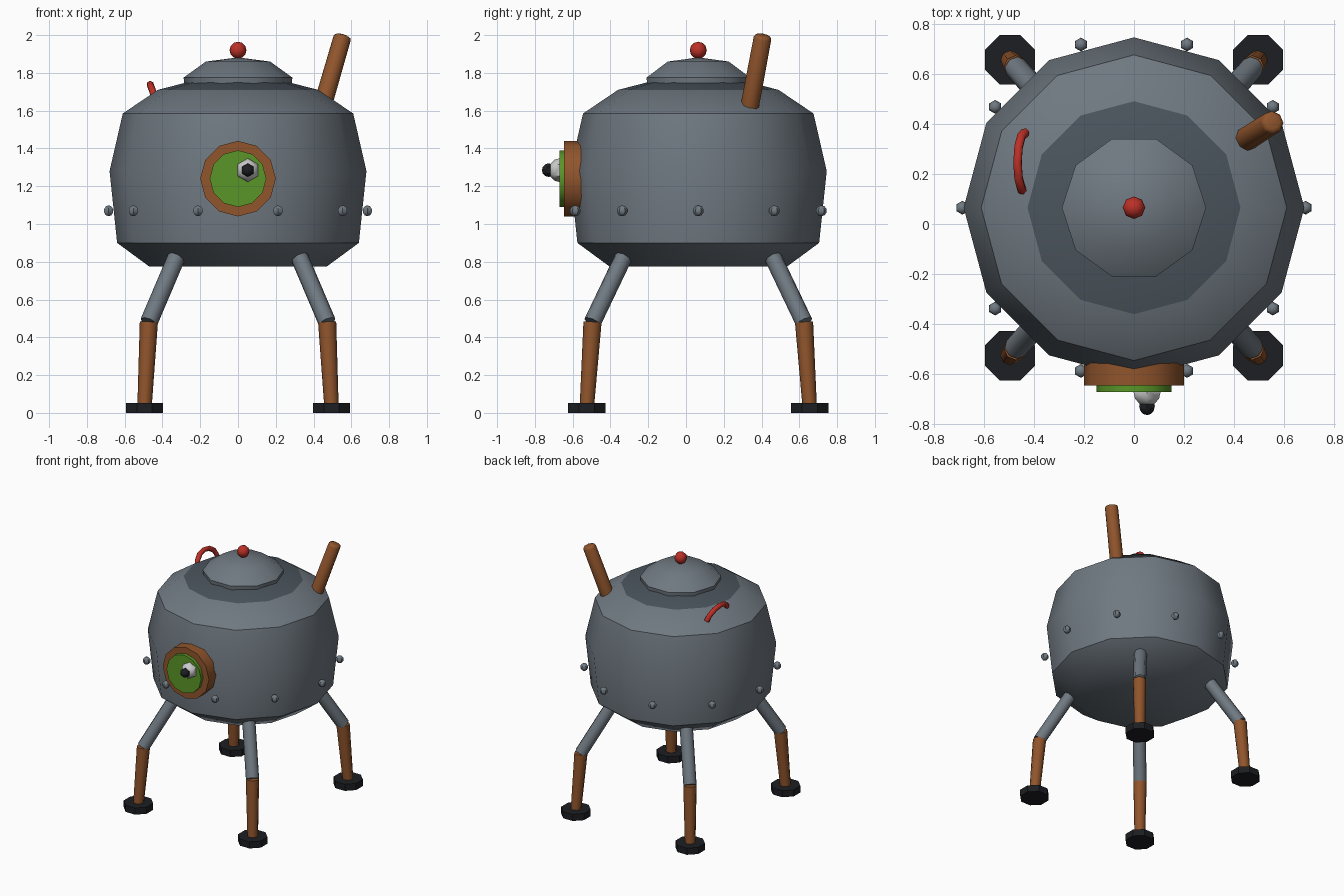
import bpy, bmesh, math
from mathutils import Vector, Matrix

if "Cube" in bpy.data.objects:
    bpy.data.objects.remove(bpy.data.objects["Cube"])

CY = 0.065  # y of the body axis


def mat(name, r, g, b):
    m = bpy.data.materials.new(name)
    m.diffuse_color = (r, g, b, 1)
    m.use_nodes = True
    m.node_tree.nodes["Principled BSDF"].inputs["Base Color"].default_value = m.diffuse_color
    return m


STEEL = mat("steel", 0.16, 0.19, 0.22)
DARK = mat("dark_steel", 0.07, 0.09, 0.11)
COPPER = mat("copper", 0.28, 0.09, 0.025)
BLACK = mat("black", 0.012, 0.013, 0.016)
RED = mat("red", 0.5, 0.03, 0.02)
GREEN = mat("green", 0.1, 0.3, 0.02)
WHITE = mat("white", 0.75, 0.75, 0.72)


def finish(name, bm, m, angle=40):
    bmesh.ops.recalc_face_normals(bm, faces=bm.faces)
    me = bpy.data.meshes.new(name)
    bm.to_mesh(me)
    bm.free()
    me.materials.append(m)
    ob = bpy.data.objects.new(name, me)
    bpy.context.collection.objects.link(ob)
    if angle:
        bpy.ops.object.select_all(action='DESELECT')
        ob.select_set(True)
        bpy.context.view_layer.objects.active = ob
        bpy.ops.object.shade_smooth_by_angle(angle=math.radians(angle))
    return ob


def lathe(name, profile, n, m, angle=40, caps=True):
    """Rings of n vertices around the body axis from (radius, z) pairs."""
    bm = bmesh.new()
    rings = [[bm.verts.new((r * math.cos(2 * math.pi * i / n),
                            CY + r * math.sin(2 * math.pi * i / n), z))
              for i in range(n)] for r, z in profile]
    for a, b in zip(rings, rings[1:]):
        for i in range(n):
            j = (i + 1) % n
            bm.faces.new((a[i], a[j], b[j], b[i]))
    if caps:
        bm.faces.new(rings[0])
        bm.faces.new(rings[-1])
    return finish(name, bm, m, angle)


def rod(name, p, q, r1, r2, n, m, spin=0.0, angle=50, bevel=0.0):
    p, q = Vector(p), Vector(q)
    d = q - p
    bm = bmesh.new()
    bmesh.ops.create_cone(bm, cap_ends=True, segments=n, radius1=r1, radius2=r2, depth=d.length,
                          matrix=Matrix.Rotation(spin, 4, 'Z'))
    if bevel:
        top = [e for e in bm.edges if all(v.co.z > 0 for v in e.verts)]
        bmesh.ops.bevel(bm, geom=top, offset=bevel, segments=2, affect='EDGES', profile=0.5)
    rot = Vector((0, 0, 1)).rotation_difference(d).to_matrix().to_4x4()
    bm.transform(Matrix.Translation((p + q) / 2) @ rot)
    return finish(name, bm, m, angle)


def ball(name, c, r, m, u=8, v=6, tilt=0.0, angle=50):
    bm = bmesh.new()
    bmesh.ops.create_uvsphere(bm, u_segments=u, v_segments=v, radius=r)
    bm.transform(Matrix.Translation(c) @ Matrix.Rotation(tilt, 4, 'X'))
    return finish(name, bm, m, angle)


# Pot-shaped body, sunken collar and lid
lathe("body", [(0.47, 0.775), (0.64, 0.90), (0.68, 1.28), (0.61, 1.585), (0.425, 1.71)], 12, STEEL)
lathe("collar", [(0.425, 1.71), (0.27, 1.75)], 12, DARK)
lathe("lid", [(0.285, 1.745), (0.288, 1.775), (0.17, 1.86), (0.03, 1.878)], 10, STEEL)
ball("lid_knob", (0, CY, 1.92), 0.045, RED)

# Rivets around the belly
for i in range(10):
    a = math.radians(36 * i)
    ball(f"rivet_{i}", (0.685 * math.cos(a), CY + 0.685 * math.sin(a), 1.07), 0.029, STEEL, 6, 5)

# Four bent legs with feet
for sx, xn in ((-1, "left"), (1, "right")):
    for sy, yn in ((-1, "front"), (1, "back")):
        def at(x, y, z):
            return (sx * x, CY + sy * y, z)
        tag = f"{yn}_{xn}"
        knee = at(0.472, 0.56, 0.48)
        rod(f"{tag}_upper_leg", at(0.325, 0.395, 0.825), knee, 0.047, 0.047, 8, STEEL)
        rod(f"{tag}_lower_leg", at(0.495, 0.59, 0.03), knee, 0.038, 0.048, 8, COPPER)
        rod(f"{tag}_foot", at(0.495, 0.59, 0), at(0.495, 0.59, 0.052), 0.107, 0.107, 8, BLACK,
            spin=math.pi / 8, angle=0)

# Round eye window on the front
rod("eye_rim", (0, -0.54, 1.24), (0, -0.645, 1.24), 0.2, 0.2, 12, COPPER)
rod("eye_disc", (0, -0.60, 1.24), (0, -0.67, 1.24), 0.15, 0.15, 12, GREEN)
ball("eyeball", (0.052, -0.665, 1.285), 0.064, WHITE, 6, 6, math.pi / 2)
ball("pupil", (0.052, -0.727, 1.285), 0.036, BLACK, 6, 6, math.pi / 2)

# Slanted chimney pipe
rod("chimney", (0.44, 0.333, 1.60), (0.556, 0.408, 2.0), 0.049, 0.047, 8, COPPER, bevel=0.018)

# Curved red handle on the left shoulder
cu = bpy.data.curves.new("handle_path", 'CURVE')
cu.dimensions = '3D'
cu.bevel_depth = 0.019
cu.bevel_resolution = 1
cu.use_fill_caps = True
sp = cu.splines.new('POLY')
sp.points.add(6)
for i, pt in enumerate(sp.points):
    a = math.pi * i / 6
    h = math.sin(a)
    pt.co = (-0.435 - 0.03 * h, 0.245 - 0.12 * math.cos(a), 1.655 + 0.085 * h, 1)
cu.materials.append(RED)
handle = bpy.data.objects.new("handle", cu)
bpy.context.collection.objects.link(handle)
